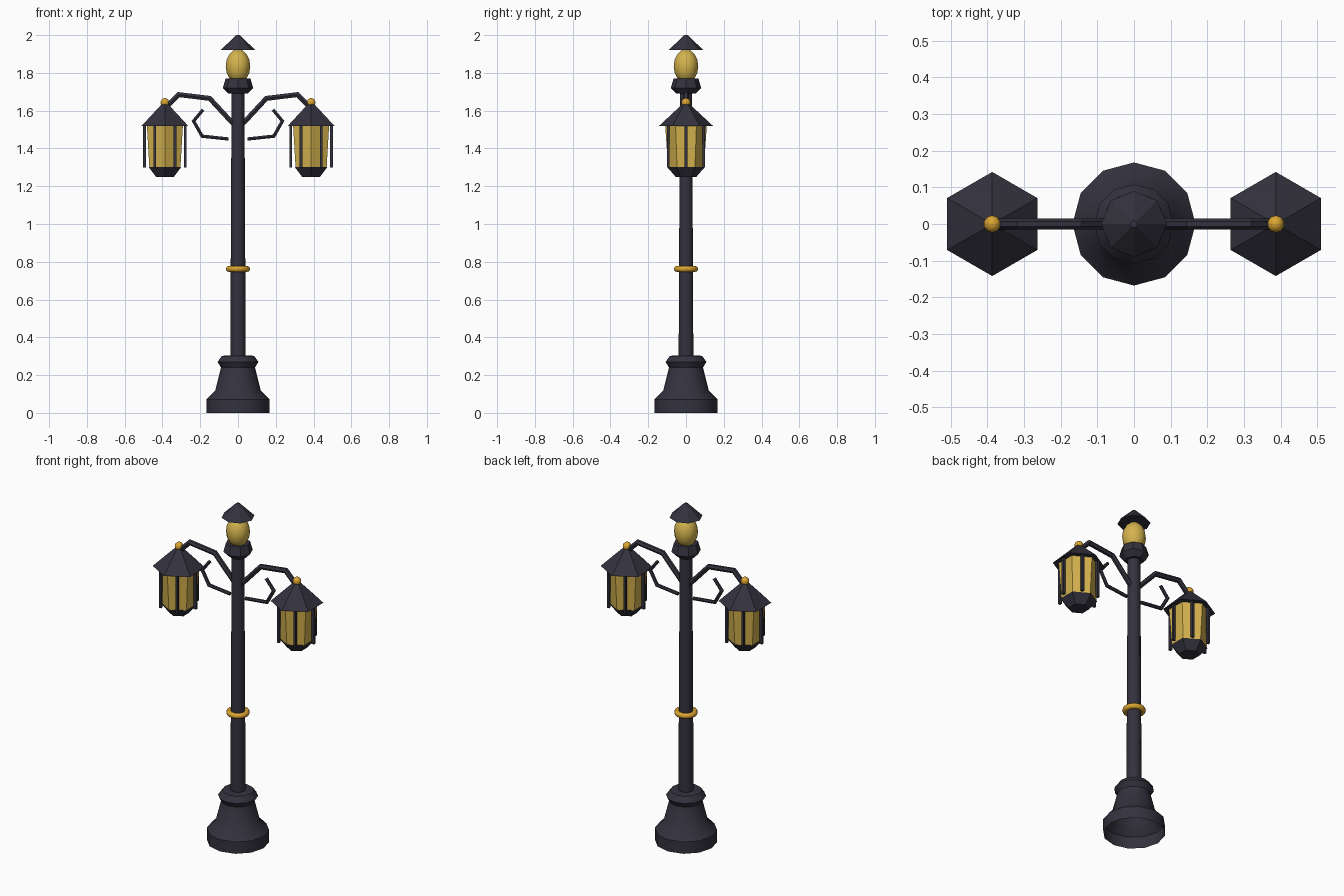
import bpy, bmesh, math
from mathutils import Vector

if "Cube" in bpy.data.objects:
    bpy.data.objects.remove(bpy.data.objects["Cube"])


def material(name, rgb):
    m = bpy.data.materials.new(name)
    m.diffuse_color = (*rgb, 1)
    m.use_nodes = True
    m.node_tree.nodes["Principled BSDF"].inputs["Base Color"].default_value = m.diffuse_color
    return m


IRON = material("dark_iron", (0.034, 0.032, 0.048))
GLASS = material("amber_glass", (0.66, 0.45, 0.075))
GOLD = material("gold", (0.70, 0.37, 0.03))


def finish(name, bm, mat, smooth=None):
    bmesh.ops.recalc_face_normals(bm, faces=bm.faces)
    me = bpy.data.meshes.new(name)
    bm.to_mesh(me)
    bm.free()
    ob = bpy.data.objects.new(name, me)
    bpy.context.collection.objects.link(ob)
    me.materials.append(mat)
    if smooth:
        bpy.ops.object.select_all(action='DESELECT')
        ob.select_set(True)
        bpy.context.view_layer.objects.active = ob
        bpy.ops.object.shade_smooth_by_angle(angle=math.radians(smooth))
    return ob


def lathe(name, profile, sides, mat, x=0, turn=0, bottom=True, top=True, smooth=None):
    """Turn a (radius, height) profile around a vertical axis."""
    bm = bmesh.new()
    rings = [[bm.verts.new((x + r * math.cos(turn + math.tau * i / sides),
                            r * math.sin(turn + math.tau * i / sides), z))
              for i in range(sides)] for r, z in profile]
    for a, b in zip(rings, rings[1:]):
        for i in range(sides):
            j = (i + 1) % sides
            bm.faces.new((a[i], a[j], b[j], b[i]))
    if bottom:
        bm.faces.new(rings[0])
    if top:
        bm.faces.new(rings[-1])
    return finish(name, bm, mat, smooth)


def ball(name, x, z, r, h, seg, mat):
    bm = bmesh.new()
    bmesh.ops.create_uvsphere(bm, u_segments=seg, v_segments=seg // 2 + 2, radius=1)
    for v in bm.verts:
        v.co = Vector((x + v.co.x * r, v.co.y * r, z + v.co.z * h))
    return finish(name, bm, mat, 60)


def rod(name, points, r, sides, mat, side):
    """Mitred bar along an (x, z) path in the plane y = 0."""
    bm = bmesh.new()
    p = [Vector((side * x, 0, z)) for x, z in points]
    rings = []
    for i, c in enumerate(p):
        d0 = (c - p[max(i - 1, 0)]).normalized()
        d1 = (p[min(i + 1, len(p) - 1)] - c).normalized()
        d = (d0 + d1).normalized()
        n = Vector((-d.z, 0, d.x))
        k = 1 / max(d.dot(d1 if d1.length else d0), 0.5)
        ring = []
        for s in range(sides):
            a = math.tau * (s + 0.5) / sides
            ring.append(bm.verts.new(c + n * (r * k * math.cos(a)) + Vector((0, r * math.sin(a), 0))))
        rings.append(ring)
    for a, b in zip(rings, rings[1:]):
        for i in range(sides):
            j = (i + 1) % sides
            bm.faces.new((a[i], a[j], b[j], b[i]))
    bm.faces.new(rings[0])
    bm.faces.new(rings[-1])
    return finish(name, bm, mat)


# Base and pole
lathe("base", [(0.168, 0), (0.168, 0.07), (0.12, 0.12), (0.09, 0.24), (0.108, 0.27), (0.085, 0.302),
               (0.038, 0.305)], 12, IRON, bottom=False, top=False, smooth=30)
lathe("pole", [(0.041, 0.29), (0.034, 1.70)], 10, IRON, smooth=40)

# Gold ring around the pole
bpy.ops.mesh.primitive_torus_add(location=(0, 0, 0.762), major_radius=0.048, minor_radius=0.016,
                                 major_segments=16, minor_segments=8)
ring = bpy.context.object
ring.name = "pole_ring"
ring.data.materials.append(GOLD)
bpy.ops.object.shade_smooth_by_angle(angle=math.radians(60))

# Top lamp: collar, bulb and cap
lathe("top_collar", [(0.05, 1.69), (0.08, 1.72), (0.066, 1.77)], 8, IRON)
ball("top_bulb", 0, 1.835, 0.065, 0.09, 12, GLASS)
lathe("top_cap", [(0.09, 1.922), (0.01, 2.0)], 8, IRON)

# Arms, scrolls and hanging lanterns on both sides
CX = 0.387
for side, tag in ((-1, "left"), (1, "right")):
    x = side * CX
    rod(tag + "_arm", [(0.02, 1.525), (0.15, 1.665), (0.315, 1.685), (0.385, 1.615)], 0.015, 6, IRON, side)
    rod(tag + "_scroll", [(0.05, 1.45), (0.19, 1.465), (0.235, 1.545), (0.185, 1.605)], 0.01, 6, IRON, side)
    t = math.pi / 2
    lathe(tag + "_lantern_roof", [(0.142, 1.52), (0.022, 1.632)], 6, IRON, x, t)
    lathe(tag + "_lantern_glass", [(0.095, 1.30), (0.11, 1.52)], 6, GLASS, x, t)
    lathe(tag + "_lantern_bottom", [(0.055, 1.25), (0.10, 1.302)], 6, IRON, x, t)
    ball(tag + "_lantern_finial", x, 1.643, 0.024, 0.024, 10, GOLD)
    # Six upright bars around the glass
    bm = bmesh.new()
    for i in range(6):
        a = math.tau * i / 6
        made = bmesh.ops.create_cube(bm, size=1)["verts"]
        for v in made:
            v.co = Vector((x + 0.108 * math.cos(a) + v.co.x * 0.015,
                           0.108 * math.sin(a) + v.co.y * 0.015, 1.41 + v.co.z * 0.22))
    finish(tag + "_lantern_bars", bm, IRON)
